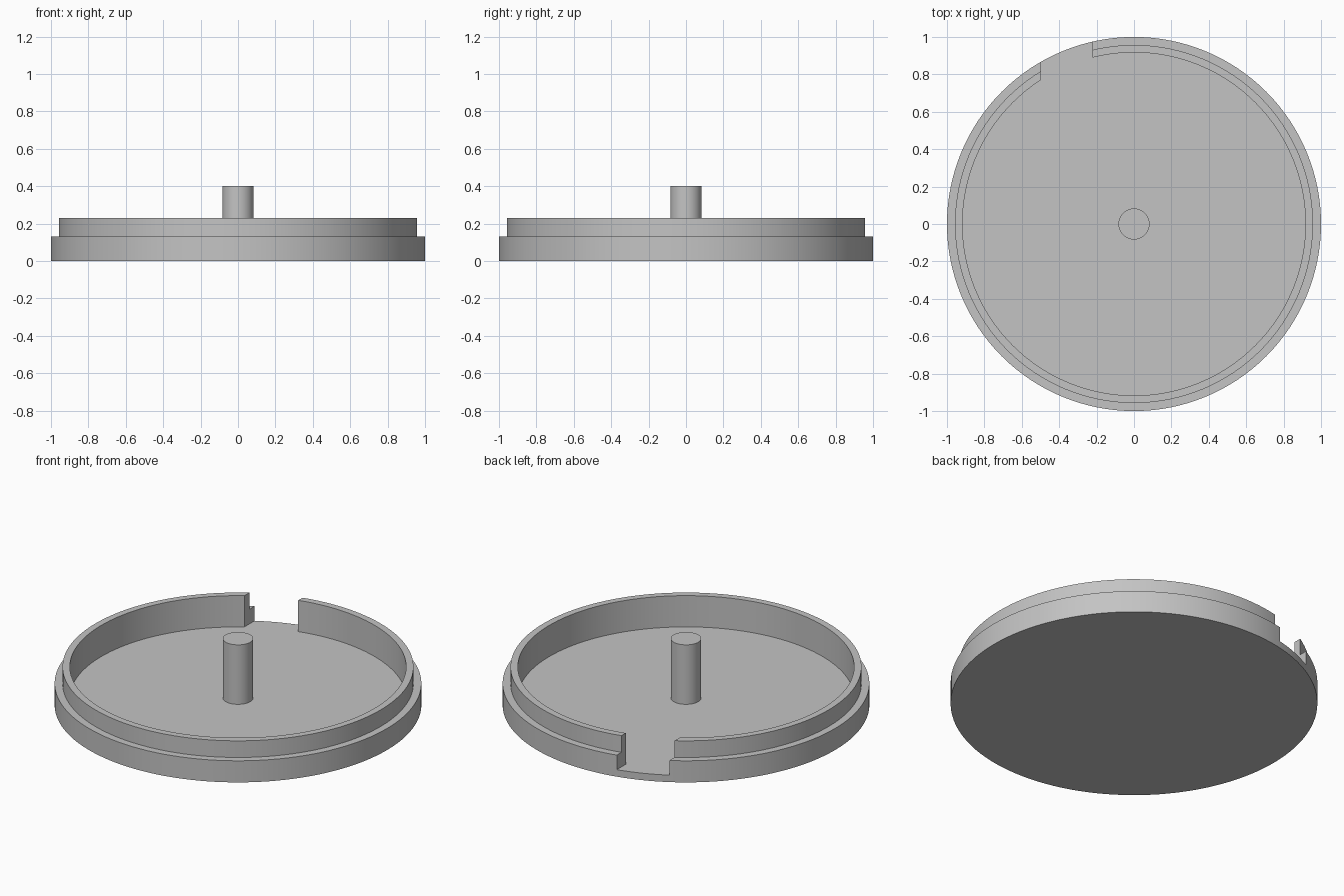
import bpy, bmesh
from math import radians, tau
from mathutils import Matrix, Vector

if "Cube" in bpy.data.objects:
    bpy.data.objects.remove(bpy.data.objects["Cube"], do_unlink=True)

SEGMENTS = 128
FLOOR = 0.042

grey = bpy.data.materials.new("plain grey")
grey.use_nodes = True
colour = (0.55, 0.55, 0.55, 1)
grey.diffuse_color = colour
grey.node_tree.nodes["Principled BSDF"].inputs["Base Color"].default_value = colour


def add_object(name, bm):
    bmesh.ops.recalc_face_normals(bm, faces=bm.faces)
    mesh = bpy.data.meshes.new(name)
    bm.to_mesh(mesh)
    bm.free()
    mesh.materials.append(grey)
    obj = bpy.data.objects.new(name, mesh)
    bpy.context.collection.objects.link(obj)
    return obj


def lathe(name, profile, segments):
    """Turn a profile of (radius, height) points around z."""
    bm = bmesh.new()
    verts = [bm.verts.new((r, 0, z)) for r, z in profile]
    edges = [bm.edges.new(pair) for pair in zip(verts, verts[1:])]
    bmesh.ops.spin(bm, geom=verts + edges, cent=(0, 0, 0), axis=(0, 0, 1),
                   angle=tau, steps=segments)
    bmesh.ops.remove_doubles(bm, verts=bm.verts, dist=0.0001)
    return add_object(name, bm)


def activate(obj):
    bpy.ops.object.select_all(action="DESELECT")
    obj.select_set(True)
    bpy.context.view_layer.objects.active = obj


# Round tray with a stepped rim
tray = lathe("tray", [(0, 0), (1, 0), (1, 0.13), (0.957, 0.13), (0.957, 0.23),
                      (0.917, 0.23), (0.917, FLOOR), (0, FLOOR)], SEGMENTS)

# Central post, sunk slightly into the floor
post = lathe("center_post", [(0, FLOOR - 0.01), (0.083, FLOOR - 0.01),
                             (0.083, 0.4), (0, 0.4)], 64)

# Straight-sided notch through the rim, down to the floor
low, high = Vector((-0.497, 0.6, FLOOR)), Vector((-0.222, 1.2, 0.4))
bm = bmesh.new()
bmesh.ops.create_cube(bm, size=1, matrix=Matrix.Translation((low + high) / 2)
                      @ Matrix.Diagonal((*(high - low), 1)))
cutter = add_object("notch_cutter", bm)
cutter.hide_render = True

activate(tray)
cut = tray.modifiers.new("notch", "BOOLEAN")
cut.operation = "DIFFERENCE"
cut.solver = "EXACT"
cut.object = cutter
bpy.ops.object.modifier_apply(modifier=cut.name)
bpy.data.objects.remove(cutter, do_unlink=True)

for obj in (tray, post):
    activate(obj)
    bpy.ops.object.shade_smooth_by_angle(angle=radians(30))
